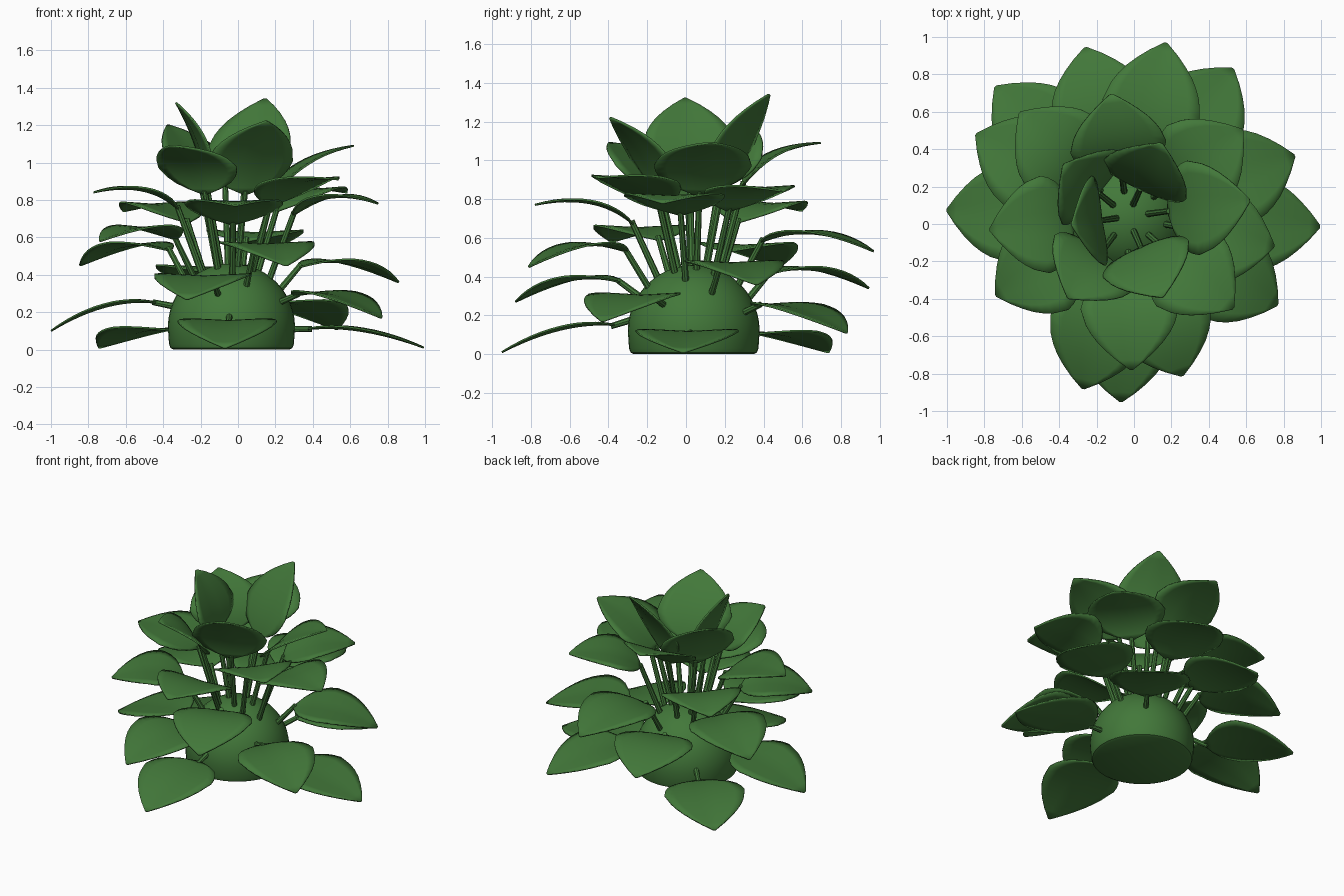
import bpy, bmesh, math
from mathutils import Vector

if "Cube" in bpy.data.objects:
    bpy.data.objects.remove(bpy.data.objects["Cube"])

green = bpy.data.materials.new("leaf_green")
green.use_nodes = True
green.diffuse_color = (0.055, 0.188, 0.042, 1)
green.node_tree.nodes["Principled BSDF"].inputs["Base Color"].default_value = green.diffuse_color

CENTRE = Vector((-0.035, 0.04, 0))
DOME_RADIUS, DOME_LEVEL = 0.34, 0.12
GOLDEN = 137.5
ROWS, COLS = 12, 4      # blade resolution: along its length, and per half width

# Half width of a blade along its length
OUTLINE = [(0, 0.06), (0.06, 0.36), (0.15, 0.68), (0.28, 0.92), (0.42, 1.0),
           (0.62, 0.88), (0.78, 0.63), (0.9, 0.34), (1, 0.03)]

# Per leaf, bottom to top: turn away from the golden spiral, reach,
# height where the blade begins, tip height
LEAVES = [(-3, 1.03, .11, .01), (-2, .99, .1, .01), (-7, .99, .15, .01),
          (2, .97, .25, .11), (-12, .965, .25, .1), (2, .93, .29, .17),
          (-1, .93, .41, .34), (13, .95, .37, .27), (0, .95, .44, .36),
          (-6, .92, .53, .45), (-6, .9, .53, .45), (5, .95, .58, .53),
          (1, .82, .59, .58), (1, .8, .72, .78), (11, .8, .68, .74),
          (9, .82, .67, .77), (-3, .77, .74, .84), (8, .74, .75, .84),
          (4, .75, .77, .91), (5, .66, .87, 1.09), (4, .54, .83, 1.09),
          (0, .66, .82, 1.09), (-4, .44, .85, 1.2), (11, .47, .83, 1.22),
          (5, .43, .86, 1.34), (-9, .3, .91, 1.32)]


def make_object(name, bm):
    bmesh.ops.recalc_face_normals(bm, faces=bm.faces)
    mesh = bpy.data.meshes.new(name)
    bm.to_mesh(mesh)
    bm.free()
    mesh.materials.append(green)
    obj = bpy.data.objects.new(name, mesh)
    bpy.context.collection.objects.link(obj)
    bpy.ops.object.select_all(action='DESELECT')
    obj.select_set(True)
    bpy.context.view_layer.objects.active = obj
    bpy.ops.object.shade_smooth_by_angle(angle=math.radians(40))
    return obj


def half_width(t):
    for (t0, w0), (t1, w1) in zip(OUTLINE, OUTLINE[1:]):
        if t <= t1:
            return w0 + (w1 - w0) * (t - t0) / (t1 - t0)
    return OUTLINE[-1][1]


# Rounded body: short wall topped by a hemisphere, spun round its axis
def add_body():
    profile = [(0, 0), (DOME_RADIUS - 0.03, 0), (DOME_RADIUS - 0.014, 0.008),
               (DOME_RADIUS - 0.006, 0.03)]
    for k in range(13):
        a = math.pi / 2 * k / 12
        profile.append((DOME_RADIUS * math.cos(a), DOME_LEVEL + DOME_RADIUS * math.sin(a)))
    bm = bmesh.new()
    verts = [bm.verts.new(CENTRE + Vector((r, 0, z))) for r, z in profile]
    edges = [bm.edges.new(pair) for pair in zip(verts, verts[1:])]
    bmesh.ops.spin(bm, geom=verts + edges, cent=CENTRE, axis=(0, 0, 1),
                   angle=math.tau, steps=40, use_duplicate=False)
    bmesh.ops.remove_doubles(bm, verts=bm.verts, dist=0.0005)
    make_object("body", bm)


# Straight round stem between two points
def add_stem(name, start, end, radius=0.018):
    bm = bmesh.new()
    bmesh.ops.create_cone(bm, cap_ends=True, segments=8, radius1=radius,
                          radius2=radius * 0.85, depth=(end - start).length)
    turn = (end - start).to_track_quat('Z', 'Y').to_matrix()
    for v in bm.verts:
        v.co = turn @ v.co + (start + end) / 2
    make_object(name, bm)


# Arched blade with a faint midrib fold and a pointed tip
def add_blade(name, start, tip, side, width, arch):
    chord = tip - start
    lift = chord.cross(side).normalized()
    if lift.z < 0:
        lift = -lift
    control = start + chord * 0.42 + lift * arch
    bm = bmesh.new()
    rows = []
    for i in range(ROWS + 1):
        t = i / ROWS
        spine = start * (1 - t) ** 2 + control * (2 * t * (1 - t)) + tip * t * t
        tangent = (control - start) * (1 - t) + (tip - control) * t
        normal = tangent.cross(side).normalized()
        if normal.dot(lift) < 0:
            normal = -normal
        w = width * half_width(t)
        row = []
        for j in range(-COLS, COLS + 1):
            u = j / COLS
            fold = 0.05 * w * abs(u)
            row.append(bm.verts.new(spine + side * (w * u) + normal * fold))
        rows.append(row)
    for low, high in zip(rows, rows[1:]):
        for j in range(2 * COLS):
            bm.faces.new((low[j], low[j + 1], high[j + 1], high[j]))
    obj = make_object(name, bm)
    solid = obj.modifiers.new("thickness", 'SOLIDIFY')
    solid.thickness = 0.01
    solid.offset = 0


add_body()
for i, (turn, reach, begin, height) in enumerate(LEAVES):
    s = i / (len(LEAVES) - 1)
    angle = math.radians(i * GOLDEN + turn)
    out = Vector((math.cos(angle), math.sin(angle), 0))
    side = Vector((-out.y, out.x, 0))

    def point(r, z):
        return CENTRE + out * r + Vector((0, 0, z))

    # Stem roots climb the dome from its wall to near its top
    phi = math.radians(80) * s ** 0.7
    root = point(0.31 * math.cos(phi), DOME_LEVEL - 0.01 + 0.31 * math.sin(phi))
    joint = point(0.41 - 0.27 * s * s, begin)
    tip = point(reach, height)
    arch = 0.07 + 0.06 * math.sin(math.pi * s)
    add_stem(f"stem_{i + 1}", root, joint + (joint - root).normalized() * 0.02)
    add_blade(f"leaf_{i + 1}", joint, tip, side, 0.267 - 0.025 * s ** 4, arch)
